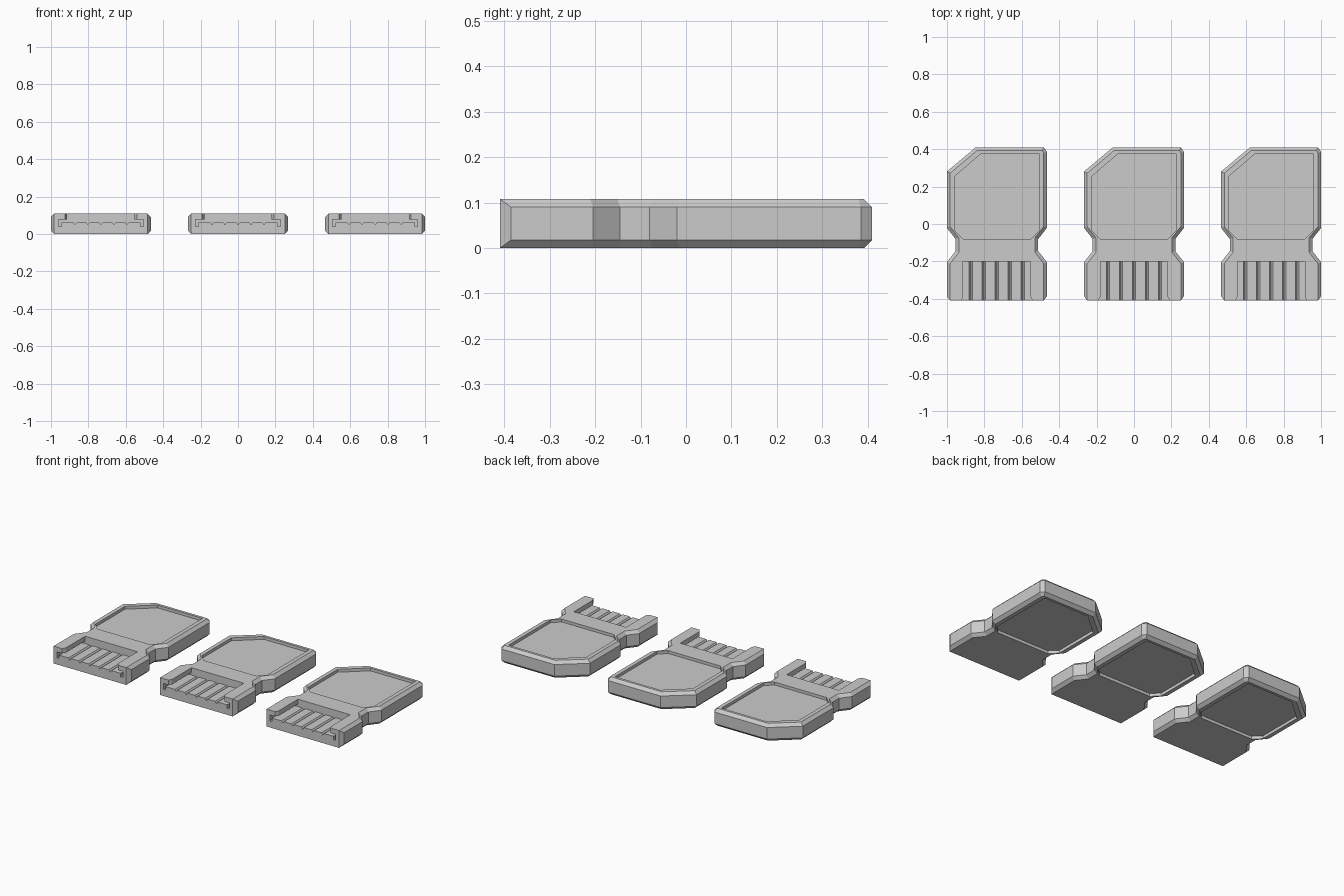
import bpy, bmesh

if "Cube" in bpy.data.objects:
    bpy.data.objects.remove(bpy.data.objects["Cube"])

H, BEVEL = 0.108, 0.018
SPACING = 0.733


def make_object(name, bm):
    bmesh.ops.remove_doubles(bm, verts=bm.verts, dist=1e-5)
    bmesh.ops.recalc_face_normals(bm, faces=bm.faces)
    mesh = bpy.data.meshes.new(name)
    bm.to_mesh(mesh)
    bm.free()
    ob = bpy.data.objects.new(name, mesh)
    bpy.context.collection.objects.link(ob)
    return ob


def loft(name, rings):
    """Closed solid through matching rings of 3D points."""
    bm = bmesh.new()
    loops = [[bm.verts.new(p) for p in ring] for ring in rings]
    n = len(loops[0])
    for a, b in zip(loops, loops[1:]):
        for i in range(n):
            j = (i + 1) % n
            bm.faces.new((a[i], a[j], b[j], b[i]))
    bm.faces.new(loops[0][::-1])
    bm.faces.new(loops[-1])
    return make_object(name, bm)


def level(points, z):
    return [(x, y, z) for x, y in points]


def outline(right, back_left):
    # right side runs front to back; the left repeats it without the back corner
    left = [(-x, y) for x, y in reversed(right[:6])]
    return right + back_left + left


# Body: waisted outline with one clipped corner and bevelled rims
wide = outline([(.25, -.41), (.268, -.385), (.268, -.205), (.221, -.145),
                (.221, -.08), (.268, -.02), (.268, .385), (.25, .41)],
               [(-.113, .41), (-.268, .28)])
narrow = outline([(.25, -.41), (.25, -.41), (.25, -.211), (.203, -.151),
                  (.203, -.074), (.25, -.014), (.25, .38), (.243, .392)],
                 [(-.107, .392), (-.25, .272)])
card = loft("card", [level(narrow, 0), level(wide, BEVEL),
                     level(wide, H - BEVEL), level(narrow, H)])

# Label recesses on top and bottom
panel = [(-.18, -.08), (.18, -.08), (.225, -.035), (.225, .376),
         (-.085, .376), (-.225, .255), (-.225, -.035)]
cutters = [loft("top_recess_cutter", [level(panel, H - .018), level(panel, H + .05)]),
           loft("bottom_recess_cutter", [level(panel, -.05), level(panel, .018)])]

# Connector pocket: undercut side slots and V-grooves between contacts
profile = [(-.18, .16), (-.18, .078), (-.227, .078), (-.227, .04),
           (-.212, .04), (-.212, .062)]
for i in range(-2, 3):
    x = i * .0695
    profile += [(x - .009, .062), (x, .049), (x + .009, .062)]
profile += [(-x, z) for x, z in reversed(profile[:6])]
cutters.append(loft("pocket_cutter", [[(x, y, z) for x, z in profile] for y in (-.45, -.2)]))

# Flared mouth of the pocket
flare = [(-.205, -.43), (.205, -.43), (.18, -.39), (-.18, -.39)]
cutters.append(loft("mouth_cutter", [level(flare, .07), level(flare, .16)]))

for cutter in cutters:
    cutter.hide_render = True
    mod = card.modifiers.new(cutter.name, 'BOOLEAN')
    mod.operation = 'DIFFERENCE'
    mod.solver = 'EXACT'
    mod.object = cutter

# Bake the cuts, then remove the cutters
bpy.context.view_layer.update()
baked = bpy.data.meshes.new_from_object(card.evaluated_get(bpy.context.evaluated_depsgraph_get()))
card.modifiers.clear()
card.data = baked
for cutter in cutters:
    bpy.data.objects.remove(cutter)

# Row of three cards
card.name = "card_middle"
for name, side in (("card_left", -1), ("card_right", 1)):
    copy = bpy.data.objects.new(name, card.data)
    copy.location.x = side * SPACING
    bpy.context.collection.objects.link(copy)
